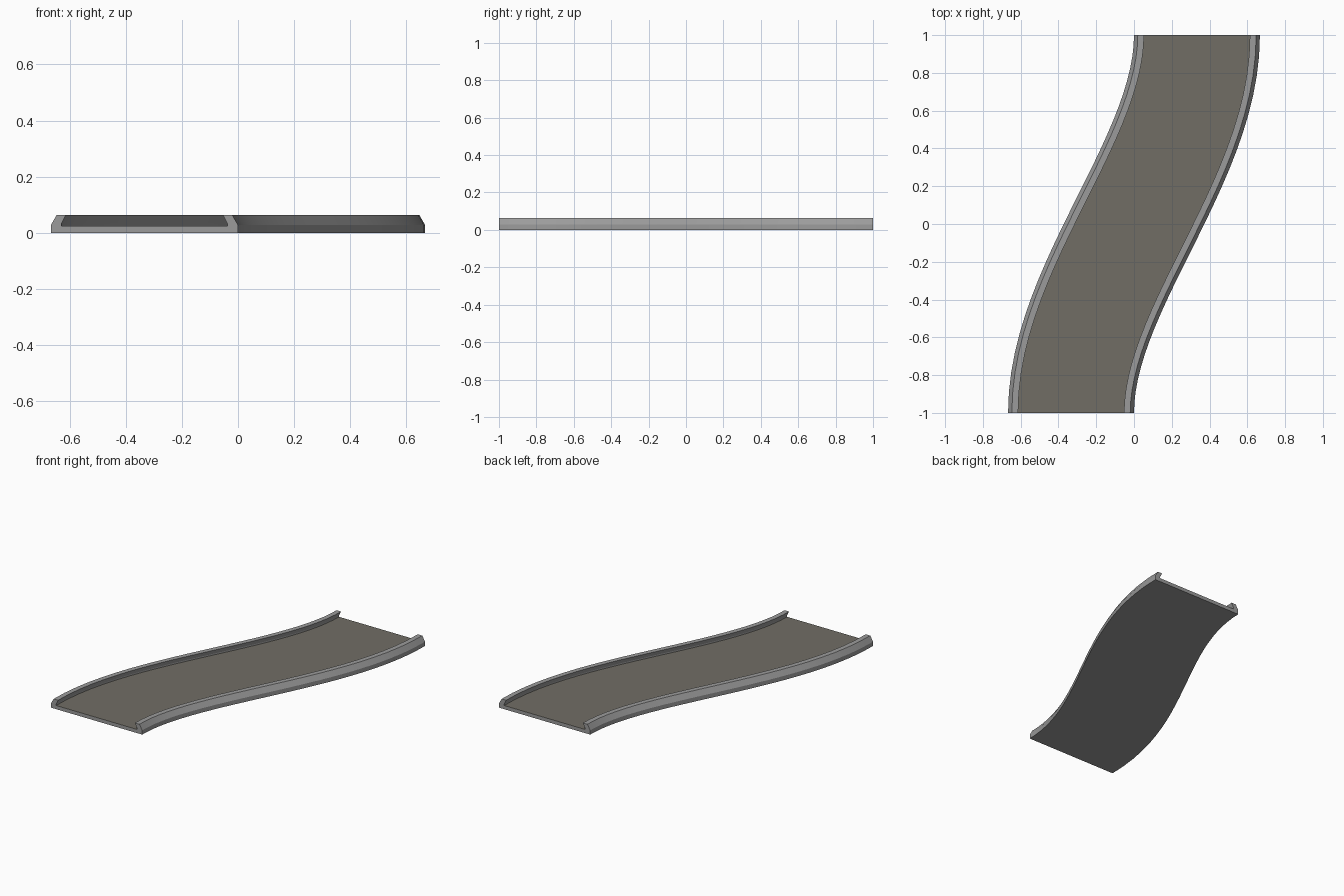
import bpy, bmesh, math
from mathutils import Vector

if "Cube" in bpy.data.objects:
    bpy.data.objects.remove(bpy.data.objects["Cube"])

STEPS = 24
HALF = 1 / 3


def material(name, rgb):
    m = bpy.data.materials.new(name)
    m.diffuse_color = (*rgb, 1)
    m.use_nodes = True
    m.node_tree.nodes["Principled BSDF"].inputs["Base Color"].default_value = m.diffuse_color
    return m


wall_grey = material("wall grey", (0.33, 0.33, 0.33))
floor_brown = material("floor warm grey", (0.165, 0.155, 0.13))


def path(t):
    """S curve centre line and its sideways direction."""
    y = -1 + 2 * t
    x = -HALF + 2 * HALF * (3 * t * t - 2 * t ** 3)
    slope = 2 * HALF * 3 * t * (1 - t)
    side = Vector((1, -slope, 0)).normalized()
    return Vector((x, y, 0)), side


def sweep(name, profile, mats, pick):
    bm = bmesh.new()
    rings = []
    for i in range(STEPS + 1):
        c, side = path(i / STEPS)
        rings.append([bm.verts.new(c + side * u + Vector((0, 0, z))) for u, z in profile])
    n = len(profile)
    for a, b in zip(rings, rings[1:]):
        for k in range(n):
            f = bm.faces.new((a[k], a[(k + 1) % n], b[(k + 1) % n], b[k]))
            f.material_index = pick(k)
            f.smooth = True
    bm.faces.new(rings[0])
    bm.faces.new(rings[-1])
    bmesh.ops.recalc_face_normals(bm, faces=bm.faces[:])
    me = bpy.data.meshes.new(name)
    bm.to_mesh(me)
    bm.free()
    for m in mats:
        me.materials.append(m)
    ob = bpy.data.objects.new(name, me)
    bpy.context.collection.objects.link(ob)
    bpy.context.view_layer.objects.active = ob
    ob.select_set(True)
    bpy.ops.object.shade_smooth_by_angle(angle=math.radians(25))
    ob.select_set(False)


# one trough profile: base slab, and rails leaning inward over the floor
right = [(HALF, 0), (HALF, 0.028), (HALF - 0.02, 0.063), (HALF - 0.053, 0.063),
         (HALF - 0.038, 0.033), (HALF - 0.038, 0.024)]
profile = right + [(-u, z) for u, z in reversed(right)]
sweep("curved_track", profile, [wall_grey, floor_brown], lambda k: 1 if k == 5 else 0)
